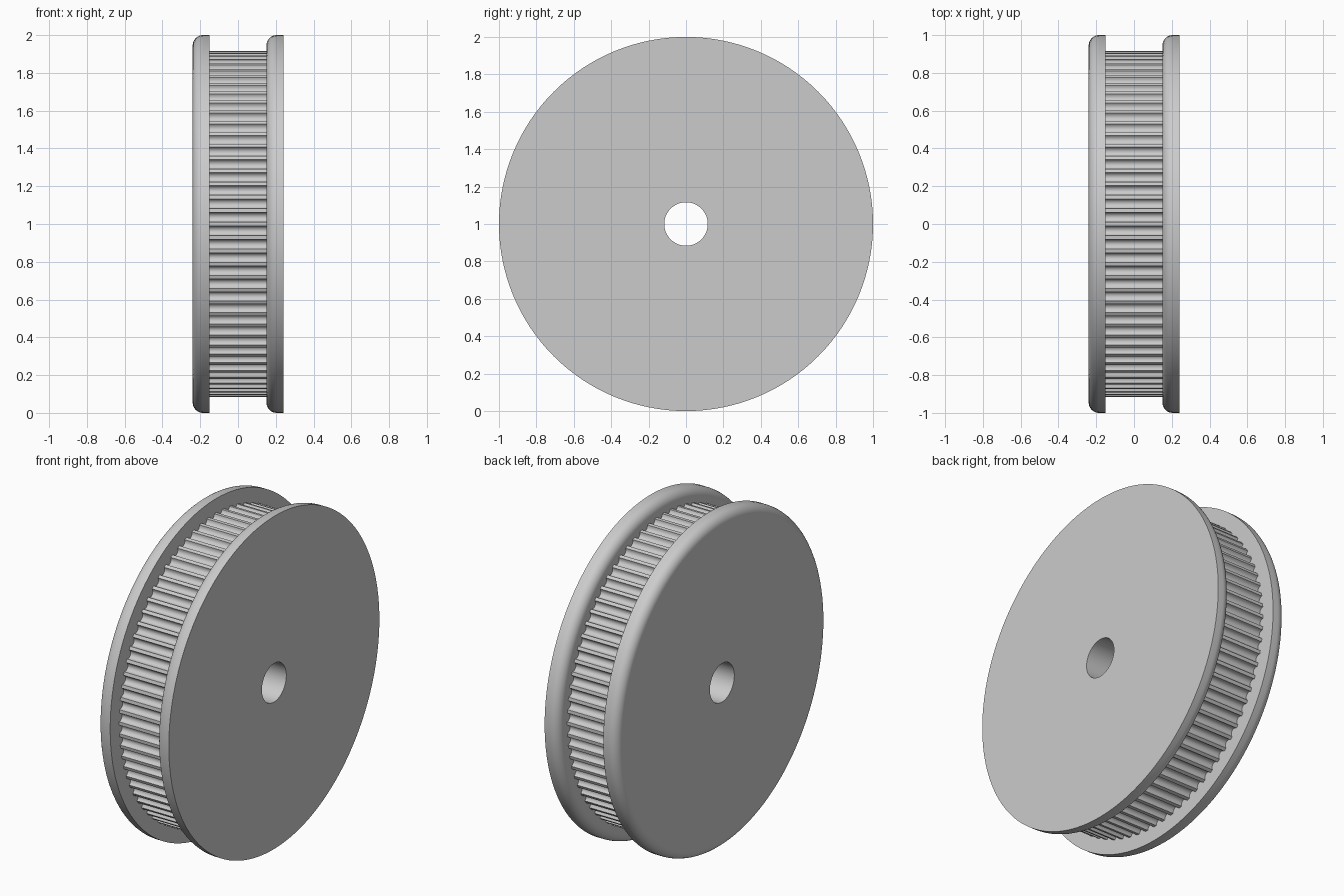
import bpy
import bmesh
from math import sin, cos, pi, tau, radians

cube = bpy.data.objects.get("Cube")
if cube:
    bpy.data.objects.remove(cube, do_unlink=True)

STEPS = 128
TEETH = 80
BORE = 0.116
TIP = 0.915
CENTRE_Z = 1.0

metal = bpy.data.materials.new("grey metal")
metal.use_nodes = True
GREY = (0.6, 0.6, 0.6, 1)
metal.diffuse_color = GREY
metal.node_tree.nodes["Principled BSDF"].inputs["Base Color"].default_value = GREY


def lathe(name, profile, outline):
    """Revolve a closed (x, radius, cut) profile about the x axis.
    The outline holds (angle, depth); cut scales the depth on each ring."""
    bm = bmesh.new()
    rings = []
    for x, radius, cut in profile:
        ring = []
        for angle, depth in outline:
            r = radius - cut * depth
            ring.append(bm.verts.new((x, r * cos(angle), CENTRE_Z + r * sin(angle))))
        rings.append(ring)
    count = len(outline)
    for k, ring in enumerate(rings):
        after = rings[(k + 1) % len(rings)]
        for i in range(count):
            j = (i + 1) % count
            bm.faces.new((ring[i], ring[j], after[j], after[i]))
    bmesh.ops.recalc_face_normals(bm, faces=bm.faces[:])
    mesh = bpy.data.meshes.new(name)
    bm.to_mesh(mesh)
    bm.free()
    mesh.materials.append(metal)
    obj = bpy.data.objects.new(name, mesh)
    bpy.context.collection.objects.link(obj)
    bpy.ops.object.select_all(action="DESELECT")
    obj.select_set(True)
    bpy.context.view_layer.objects.active = obj
    bpy.ops.object.shade_smooth_by_angle(angle=radians(30))
    return obj


# Flanges: discs with one rounded rim, both facing the same way
circle = [(tau * i / STEPS, 0) for i in range(STEPS)]
WIDTH, ROUND = 0.09, 0.055
for name, start in (("right_flange", -0.24), ("left_flange", 0.15)):
    profile = [(start, BORE, 0)]
    for i in range(9):
        a = pi / 2 * i / 8
        profile.append((start + ROUND * (1 - cos(a)), 1 - ROUND * (1 - sin(a)), 0))
    profile += [(start + WIDTH, 1, 0), (start + WIDTH, BORE, 0)]
    lathe(name, profile, circle)

# Toothed drum: round-bottomed grooves around the rim
HALF_GROOVE, DEPTH, SEGMENTS = 0.026, 0.027, 8
grooves = []
for t in range(TEETH):
    centre = tau * (t + 0.5) / TEETH
    for s in range(SEGMENTS + 1):
        a = pi * s / SEGMENTS
        grooves.append((centre - HALF_GROOVE / TIP * cos(a), DEPTH * sin(a)))
lathe("toothed_drum",
      [(-0.15, BORE, 0), (-0.15, TIP, 1), (0.15, TIP, 1), (0.15, BORE, 0)],
      grooves)
